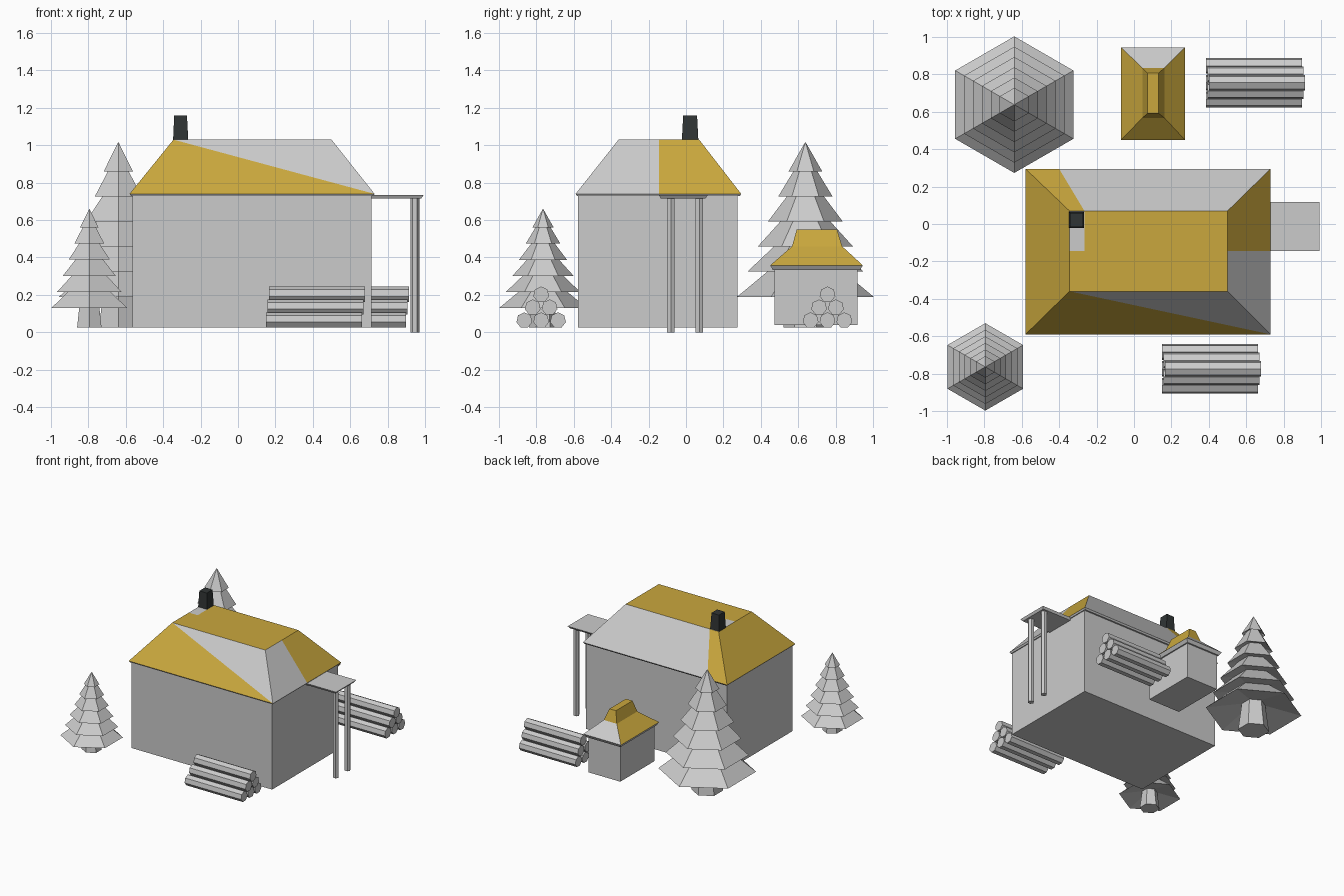
import bpy, bmesh
from math import sin, cos, pi

if "Cube" in bpy.data.objects:
    bpy.data.objects.remove(bpy.data.objects["Cube"])


def material(name, rgb):
    m = bpy.data.materials.new(name)
    m.diffuse_color = (*rgb, 1)
    m.use_nodes = True
    m.node_tree.nodes["Principled BSDF"].inputs["Base Color"].default_value = m.diffuse_color
    return m


GREY = material("plain_grey", (0.6, 0.6, 0.6))
YELLOW = material("straw_yellow", (0.59, 0.39, 0.047))
BLACK = material("soot_black", (0.03, 0.035, 0.035))


def make(name, verts, faces, mats=(), indices=None):
    """Mesh object from vertices and faces, optional material index per face."""
    me = bpy.data.meshes.new(name)
    me.from_pydata(verts, [], faces)
    for m in mats:
        me.materials.append(m)
    if indices:
        me.polygons.foreach_set("material_index", indices)
    bm = bmesh.new()
    bm.from_mesh(me)
    bmesh.ops.recalc_face_normals(bm, faces=bm.faces)
    bm.to_mesh(me)
    bm.free()
    ob = bpy.data.objects.new(name, me)
    bpy.context.collection.objects.link(ob)
    return ob


def skin(name, rings, mats=(), indices=None):
    """Closed solid through a stack of rings with equal point counts."""
    n = len(rings[0])
    faces = [tuple(reversed(range(n)))]
    for k in range(len(rings) - 1):
        for i in range(n):
            j = (i + 1) % n
            faces.append((k*n + i, k*n + j, k*n + n + j, k*n + n + i))
    faces.append(tuple(range((len(rings) - 1)*n, len(rings)*n)))
    return make(name, [p for r in rings for p in r], faces, mats, indices)


def rect(x0, x1, y0, y1, z):
    return [(x0, y0, z), (x1, y0, z), (x1, y1, z), (x0, y1, z)]


def hexagon(cx, cy, r, z, start=0.0):
    return [(cx + r*cos(start + i*pi/3), cy + r*sin(start + i*pi/3), z) for i in range(6)]


# House walls
skin("house_walls", [rect(-.565, .715, -.578, .274, .025), rect(-.565, .715, -.578, .274, .732)])

# House roof: thin eave lip, four slopes and flat top, with grey patches
eave = rect(-.58, .73, -.59, .295, .74)                      # 0-3
top = rect(-.345, .5, -.36, .07, 1.03)                       # 4-7
lip = rect(-.572, .722, -.582, .287, .728)                   # 8-11
split = [(.73, -.145, .74), (.5, -.145, 1.03),               # 12, 13 right slope
         (-.40, .295, .74), (-.265, .07, 1.03),              # 14, 15 back slope
         (-.265, -.145, 1.03), (-.345, -.145, 1.03)]         # 16, 17 top patch
yellow = [(0, 1, 4), (12, 2, 6, 13), (14, 3, 7, 15), (3, 0, 4, 17, 7),
          (4, 5, 13, 16, 17), (16, 13, 6, 15)]
grey = [(1, 5, 4), (1, 12, 13, 5), (2, 14, 15, 6), (17, 16, 15, 7),
        (8, 9, 1, 0), (9, 10, 2, 12, 1), (10, 11, 3, 14, 2), (11, 8, 0, 3), (11, 10, 9, 8)]
make("house_roof", eave + top + lip + split, yellow + grey, (GREY, YELLOW),
     [1]*len(yellow) + [0]*len(grey))

# Chimney
skin("chimney", [rect(-.347, -.266, -.022, .066, 1.028), rect(-.341, -.273, -.015, .059, 1.16)], [BLACK])

# Side canopy on two posts
skin("canopy", [rect(.71, .98, -.135, .105, .716), rect(.71, .993, -.145, .117, .734)])
for label, y in (("front", -.081), ("back", .071)):
    skin(f"canopy_post_{label}", [hexagon(.946, y, .0235, z) for z in (0, .72)])

# Shed with stepped roof; the lower back slope is grey
skin("shed_walls", [rect(-.045, .245, .472, .917, .04), rect(-.045, .245, .472, .917, .34)])
skin("shed_roof", [rect(-.055, .255, .465, .93, .332), rect(-.07, .272, .45, .945, .358),
                   rect(.045, .163, .567, .834, .46), rect(.072, .131, .592, .807, .55)],
     (GREY, YELLOW), [0] + [0]*4 + [1, 1, 0, 1] + [1]*4 + [1])


# Conifers: hexagonal trunk and six overhanging tiers
def tree(name, cx, cy, s):
    profile = [(.118, 0), (.09, .225)]
    for i in range(6):
        r, z = .365 - .055*i, .165 + .134*i
        if i:
            profile.append((r*.58, z + .02))
        profile.append((r, z))
    profile.append((.002, .99))
    # each tier's top tucks beneath the rim of the tier above
    skin(name, [hexagon(cx, cy, r*s, .025 + z*s, pi/2) for r, z in profile])


tree("large_tree", -.64, .638, 1.0)
tree("small_tree", -.795, -.764, .64)


# Stacked logs: seven-sided, three rows
def log_pile(name, x0, cy):
    r = .043
    for row, count in enumerate((3, 2, 1)):
        for k in range(count):
            y = cy + (k - (count - 1)/2)*.09
            z = .064 + row*.069
            x = x0 + row*.009
            ends = [[(e, y + r*sin(i*2*pi/7), z + r*cos(i*2*pi/7)) for i in range(7)]
                    for e in (x, x + .513)]
            skin(f"{name}_log_{row + 1}_{k + 1}", ends)


log_pile("front_pile", .149, -.774)
log_pile("back_pile", .384, .756)
